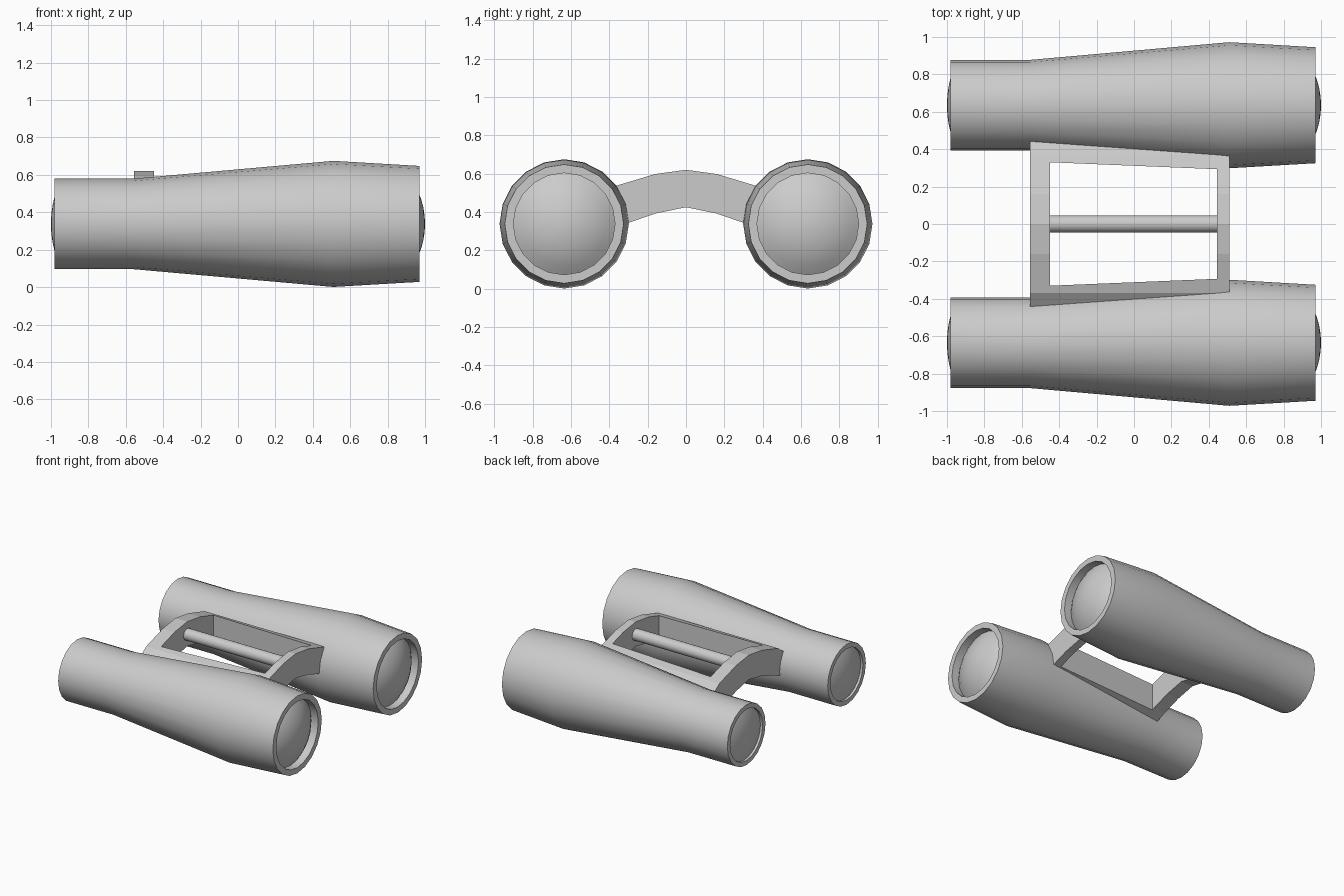
import bpy, bmesh, math

if "Cube" in bpy.data.objects:
    bpy.data.objects.remove(bpy.data.objects["Cube"])

SIDES = 20
AXIS_Y, AXIS_Z = 0.635, 0.338


def finish(name, bm, smooth=True):
    bmesh.ops.recalc_face_normals(bm, faces=bm.faces)
    me = bpy.data.meshes.new(name)
    bm.to_mesh(me)
    bm.free()
    ob = bpy.data.objects.new(name, me)
    bpy.context.collection.objects.link(ob)
    if smooth:
        bpy.ops.object.select_all(action='DESELECT')
        ob.select_set(True)
        bpy.context.view_layer.objects.active = ob
        bpy.ops.object.shade_smooth_by_angle(angle=math.radians(30))
    return ob


def lathe(name, profile, y, z):
    """Revolve (x, radius) points around a line parallel to x."""
    bm = bmesh.new()
    rings = []
    for x, r in profile:
        if r < 1e-4:
            rings.append([bm.verts.new((x, y, z))] * SIDES)
        else:
            rings.append([bm.verts.new((x, y + r * math.sin(a), z + r * math.cos(a)))
                          for a in (math.tau * i / SIDES for i in range(SIDES))])
    for p, q in zip(rings, rings[1:]):
        for i in range(SIDES):
            j = (i + 1) % SIDES
            bm.faces.new(list(dict.fromkeys((p[i], p[j], q[j], q[i]))))
    return finish(name, bm)


def dome(tip, direction, sphere_r, rim_r, steps=6):
    """Profile of a shallow spherical cap ending at its tip."""
    pts = []
    for i in range(steps + 1):
        r = rim_r * (1 - i / steps)
        sag = sphere_r - math.sqrt(sphere_r ** 2 - r ** 2)
        pts.append((tip - direction * sag, r))
    return pts


def prism(name, bottom, top):
    """Solid between two matching loops of 3D points."""
    bm = bmesh.new()
    a = [bm.verts.new(p) for p in bottom]
    b = [bm.verts.new(p) for p in top]
    bm.faces.new(a)
    bm.faces.new(b)
    for i in range(len(a)):
        j = (i + 1) % len(a)
        bm.faces.new((a[i], a[j], b[j], b[i]))
    return finish(name, bm, smooth=False)


# Barrels with recessed rims and domed lenses
barrel = [(-0.96, 0.205), (-0.98, 0.205), (-0.98, 0.242), (-0.56, 0.242),
          (0.51, 0.337), (0.97, 0.31), (0.97, 0.265), (0.905, 0.265)]
for side, s in (("left", 1), ("right", -1)):
    lathe(side + "_barrel", barrel, s * AXIS_Y, AXIS_Z)
    lathe(side + "_objective_lens", dome(1.0, 1, 0.43, 0.265), s * AXIS_Y, AXIS_Z)
    lathe(side + "_eyepiece_lens", dome(-1.0, -1, 0.56, 0.205), s * AXIS_Y, AXIS_Z)

# Arched bridge frame
upper = [(0.46, 0.47), (0.37, 0.535), (0.16, 0.598), (0, 0.62)]
lower = [(0.46, 0.28), (0.31, 0.34), (0.16, 0.392), (0, 0.425)]
arch = upper + [(-y, z) for y, z in upper[-2::-1]]
arch += [(-y, z) for y, z in lower] + lower[-2::-1]
bridge = prism("bridge_frame", [(-0.555, y, z) for y, z in arch],
               [(0.51, y, z) for y, z in arch])

# Tapered opening through the bridge
hole = [(-0.45, -0.33), (0.445, -0.293), (0.445, 0.293), (-0.45, 0.33)]
cutter = prism("bridge_cutter", [(x, y, 0.1) for x, y in hole],
               [(x, y, 0.9) for x, y in hole])
cutter.hide_render = True
cutter.hide_viewport = True
cut = bridge.modifiers.new("opening", 'BOOLEAN')
cut.operation = 'DIFFERENCE'
cut.solver = 'EXACT'
cut.object = cutter

# Centre hinge rod
lathe("hinge_rod", [(-0.46, 0.046), (0.455, 0.046)], 0, 0.52)
